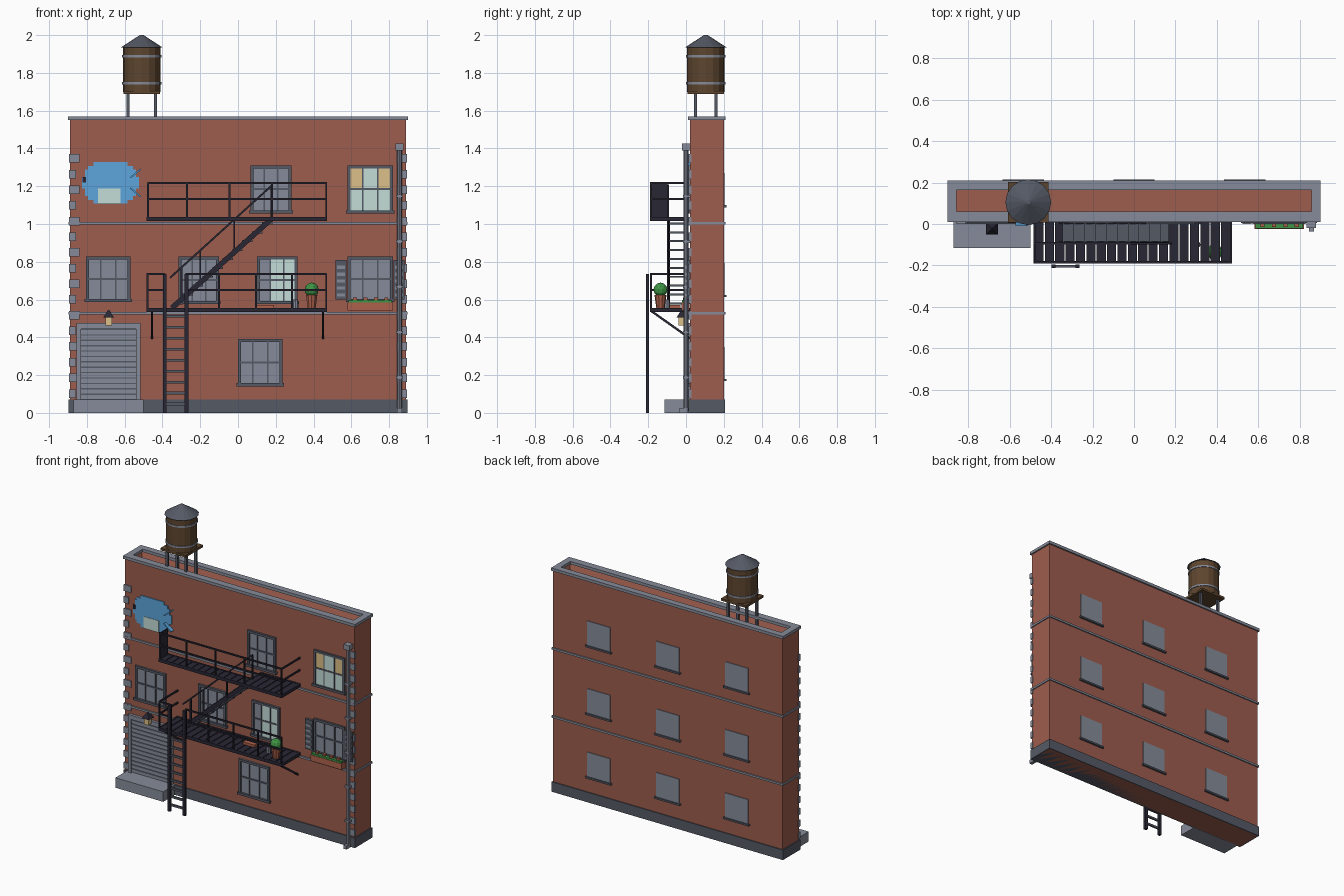
import bpy, bmesh, math
from mathutils import Vector, Matrix


def mat(name, r, g, b):
    m = bpy.data.materials.new(name)
    m.diffuse_color = (r, g, b, 1)
    return m


BRICK = mat("brick", 0.34, 0.11, 0.075)
STONE = mat("grey_stone", 0.24, 0.26, 0.32)
SLATE = mat("dark_slate", 0.09, 0.10, 0.13)
IRON = mat("black_iron", 0.022, 0.02, 0.034)
WOOD = mat("brown_wood", 0.11, 0.06, 0.028)
CLAY = mat("terracotta", 0.42, 0.12, 0.07)
GREEN = mat("leaf_green", 0.05, 0.30, 0.06)
BLUE = mat("mural_blue", 0.11, 0.38, 0.72)
MINT = mat("pale_mint", 0.55, 0.72, 0.68)
CREAM = mat("warm_cream", 0.72, 0.53, 0.25)


def finish(name, bm, m):
    me = bpy.data.meshes.new(name)
    bmesh.ops.recalc_face_normals(bm, faces=bm.faces)
    bm.to_mesh(me)
    bm.free()
    me.materials.append(m)
    ob = bpy.data.objects.new(name, me)
    bpy.context.collection.objects.link(ob)
    return ob


def add_box(bm, x0, x1, y0, y1, z0, z1):
    mtx = Matrix.Translation(((x0 + x1) / 2, (y0 + y1) / 2, (z0 + z1) / 2)) @ \
        Matrix.Diagonal((x1 - x0, y1 - y0, z1 - z0, 1))
    bmesh.ops.create_cube(bm, size=1, matrix=mtx)


def add_bar(bm, a, b, w, h):
    """Rectangular bar from a to b."""
    a, b = Vector(a), Vector(b)
    rot = (b - a).to_track_quat('Z', 'Y').to_matrix().to_4x4()
    bmesh.ops.create_cube(bm, size=1, matrix=Matrix.Translation((a + b) / 2) @ rot @
                          Matrix.Diagonal((w, h, (b - a).length, 1)))


def boxes(name, m, *bs):
    bm = bmesh.new()
    for b in bs:
        add_box(bm, *b)
    return finish(name, bm, m)


def bars(name, m, w, h, *segs):
    bm = bmesh.new()
    for a, b in segs:
        add_bar(bm, a, b, w, h)
    return finish(name, bm, m)


def cone(name, m, x, y, z0, z1, r0, r1, n):
    bm = bmesh.new()
    bmesh.ops.create_cone(bm, cap_ends=True, segments=n, radius1=r0, radius2=r1, depth=z1 - z0,
                          matrix=Matrix.Translation((x, y, (z0 + z1) / 2)))
    return finish(name, bm, m)


# Building shell with a sunken roof
bm = bmesh.new()
add_box(bm, -0.89, 0.89, 0.02, 0.20, 0.0, 1.555)
top = [f for f in bm.faces if f.normal.z > 0.9 or f.calc_center_median().z > 1.5]
bmesh.ops.inset_region(bm, faces=top, thickness=0.035)
bmesh.ops.translate(bm, verts=top[0].verts, vec=(0, 0, -0.06))
finish("brick_wall", bm, BRICK)
boxes("base_course", SLATE, (-0.897, 0.897, 0.013, 0.207, 0, 0.07))
boxes("parapet_cornice", STONE, (-0.9, 0.9, 0.01, 0.06, 1.55, 1.57), (-0.9, 0.9, 0.165, 0.21, 1.55, 1.57),
      (-0.9, -0.855, 0.06, 0.165, 1.55, 1.57), (0.855, 0.9, 0.06, 0.165, 1.55, 1.57))
boxes("floor_bands", STONE, *[(-0.897, 0.897, 0.011, 0.208, z - 0.007, z + 0.007) for z in (0.527, 1.004)])

# Corner quoins
q = []
for i in range(16):
    z, w = 0.08 + i * 0.083, (0.037, 0.055)[i % 2]
    q += [(-0.895, -0.895 + w, 0.012, 0.03, z, z + 0.045), (0.895 - w, 0.895, 0.012, 0.03, z, z + 0.045)]
boxes("corner_quoins", STONE, *q)


# Front windows: glass plate, frame, glazing bars and sill
def window(name, x0, x1, z0, z1, lit=()):
    boxes(name + "_glass", STONE, (x0, x1, 0.015, 0.022, z0, z1))
    for j, (a, b, c, d, m) in enumerate(lit):
        boxes(f"{name}_pane_{j}", m, (a, b, 0.0125, 0.016, c, d))
    t, xs, zm = 0.016, (x1 - x0) / 3, (z0 + z1) / 2
    boxes(name + "_frame", SLATE, (x0, x0 + t, 0.006, 0.022, z0, z1), (x1 - t, x1, 0.006, 0.022, z0, z1),
          (x0, x1, 0.006, 0.022, z1 - t, z1), (x0 - 0.008, x1 + 0.008, 0.0, 0.022, z0 - 0.004, z0 + 0.012),
          (x0, x1, 0.009, 0.022, zm - 0.005, zm + 0.005),
          *[(x0 + xs * k - 0.004, x0 + xs * k + 0.004, 0.009, 0.022, z0, z1) for k in (1, 2)])


window("ground_window", 0.0, 0.235, 0.145, 0.39)
window("left_window", -0.805, -0.57, 0.59, 0.828)
window("stair_window", -0.315, -0.10, 0.58, 0.828)
window("plant_window", 0.10, 0.315, 0.58, 0.828, [(0.17, 0.30, 0.59, 0.815, MINT)])
window("shutter_window", 0.58, 0.82, 0.59, 0.828)
window("upper_window", 0.067, 0.284, 1.06, 1.31)
window("curtain_window", 0.58, 0.82, 1.06, 1.31,
       [(0.66, 0.74, 1.07, 1.30, MINT), (0.596, 0.66, 1.07, 1.19, MINT), (0.74, 0.804, 1.07, 1.19, MINT),
        (0.596, 0.66, 1.19, 1.30, CREAM), (0.74, 0.804, 1.19, 1.30, CREAM)])

# Shutters with louvres
for side, x0 in (("left", 0.516), ("right", 0.824)):
    boxes(side + "_shutter", SLATE, (x0, x0 + 0.058, 0.004, 0.02, 0.60, 0.81))
    boxes(side + "_shutter_louvres", STONE,
          *[(x0 + 0.008, x0 + 0.05, 0.0, 0.006, 0.615 + 0.037 * i, 0.632 + 0.037 * i) for i in range(5)])

# Rear windows with sills
rear = [(x, z) for x in (-0.535, 0, 0.535) for z in (0.18, 0.625, 1.10)]
boxes("rear_windows", STONE, *[(x - 0.09, x + 0.09, 0.198, 0.205, z, z + 0.17) for x, z in rear])
boxes("rear_sills", SLATE, *[(x - 0.1, x + 0.1, 0.198, 0.214, z - 0.012, z) for x, z in rear])

# Roller door, surround and step
boxes("door_surround", STONE, (-0.855, -0.83, 0.0, 0.02, 0.07, 0.475), (-0.54, -0.515, 0.0, 0.02, 0.07, 0.475),
      (-0.855, -0.515, 0.0, 0.02, 0.445, 0.475))
boxes("roller_door_back", SLATE, (-0.83, -0.54, 0.014, 0.021, 0.07, 0.445))
boxes("roller_door_slats", STONE, *[(-0.83, -0.54, 0.008, 0.016, 0.074 + i * 0.0285, 0.096 + i * 0.0285) for i in range(13)])
boxes("door_step", STONE, (-0.87, -0.5, -0.115, 0.02, 0, 0.07))

# Wall lamp
boxes("lamp_glass", CREAM, (-0.702, -0.668, -0.04, -0.006, 0.462, 0.505))
cap = cone("lamp_cap", IRON, 0, 0, 0.505, 0.545, 0.04, 0.004, 4)
cap.matrix_world = Matrix.Translation((-0.685, -0.022, 0)) @ Matrix.Rotation(math.pi / 4, 4, 'Z')
boxes("lamp_arm", IRON, (-0.69, -0.68, -0.02, 0.02, 0.50, 0.51))

# Drainpipe
cone("drainpipe", STONE, 0.855, 0.0, 0.01, 1.40, 0.012, 0.012, 8)
boxes("drainpipe_fittings", STONE, (0.833, 0.877, -0.02, 0.02, 1.39, 1.425), (0.843, 0.867, -0.035, 0.01, 0, 0.025),
      *[(0.837, 0.873, -0.015, 0.02, z, z + 0.014) for z in (0.18, 0.42, 0.66, 0.9, 1.14)])

# Fish mural in stepped courses
rows = []
for i in range(11):
    z = 1.108 + i * 0.02
    w = round(0.15 * math.sqrt(1 - ((z + 0.01 - 1.218) / 0.122) ** 2) / 0.015) * 0.015
    rows.append((-0.675 - w, -0.675 + w, 0.013, 0.021, z, z + 0.02))
boxes("mural_fish", BLUE, *rows)
bars("mural_tail", BLUE, 0.05, 0.008, ((-0.57, 0.0165, 1.245), (-0.515, 0.0165, 1.29)),
     ((-0.57, 0.0165, 1.19), (-0.515, 0.0165, 1.145)))
boxes("mural_belly", MINT, (-0.74, -0.622, 0.01, 0.016, 1.105, 1.188))
boxes("mural_eye", IRON, (-0.822, -0.806, 0.01, 0.016, 1.22, 1.25))


# Fire escape platforms: slatted deck and edge beams
def deck(name, z, hole=None):
    bs = []
    for i in range(19):
        x = -0.48 + i * 0.05
        y1 = -0.095 if hole and x < hole - 0.03 else 0.018
        bs.append((x, x + 0.044, -0.185, y1, z - 0.014, z - 0.002))
    bs += [(-0.485, 0.472, -0.19, -0.178, z - 0.022, z), (0.46, 0.472, -0.19, 0.02, z - 0.022, z),
           (-0.485, -0.473, -0.19, -0.095 if hole else 0.02, z - 0.022, z)]
    bs += [(-0.485, hole, -0.1, -0.088, z - 0.022, z), (hole - 0.012, hole, -0.1, 0.02, z - 0.022, z),
           (hole, 0.472, 0.008, 0.02, z - 0.022, z)] if hole else [(-0.485, 0.472, 0.008, 0.02, z - 0.022, z)]
    boxes(name, IRON, *bs)


def railing(name, z, spans, posts, ends):
    y, s = -0.185, []
    for a, b in spans:
        s += [((a, y, z + h), (b, y, z + h)) for h in (0.095, 0.18)]
    s += [((x, y, z - 0.01), (x, y, z + 0.184)) for x in posts]
    for x in ends:
        s += [((x, y, z + h), (x, 0.02, z + h)) for h in (0.095, 0.18)]
    bars(name, IRON, 0.01, 0.01, *s)


deck("lower_platform", 0.555)
deck("upper_platform", 1.037, 0.178)
railing("lower_railing", 0.555, [(-0.48, -0.39), (-0.275, 0.467)], (-0.48, -0.39, -0.275, -0.1, 0.095, 0.285, 0.467), [-0.48])
railing("upper_railing", 1.037, [(-0.48, 0.467)], (-0.475, -0.27, -0.045, 0.18, 0.467), [0.467])
boxes("upper_end_panel", IRON, (-0.483, -0.473, -0.188, -0.098, 1.037, 1.215))
bars("platform_braces", IRON, 0.012, 0.012,
     *[((x, -0.185, 0.54), (x, 0.02, 0.395)) for x in (-0.455, 0.45)])

# Stair flight between the platforms
bars("stair_stringers", IRON, 0.012, 0.028, *[((-0.35, y, 0.555), (0.175, y, 1.025)) for y in (-0.09, 0.005)]).name
boxes("stair_treads", SLATE, *[(-0.345 + i * 0.0525, -0.29 + i * 0.0525, -0.09, 0.005, 0.575 + i * 0.047, 0.585 + i * 0.047)
                               for i in range(10)])
bars("stair_handrail", IRON, 0.01, 0.01, ((-0.36, -0.095, 0.715), (0.18, -0.095, 1.205)),
     *[((x, -0.095, 0.555 + (x + 0.35) * 0.895), (x, -0.095, 0.724 + (x + 0.35) * 0.907)) for x in (-0.3, -0.2, -0.02, 0.178)])

# Drop ladder
boxes("ladder_rails", IRON, *[(x - 0.01, x + 0.01, -0.213, -0.195, 0, 0.735) for x in (-0.388, -0.272)])
boxes("ladder_rungs", SLATE, *[(-0.385, -0.275, -0.21, -0.198, 0.04 + i * 0.058, 0.054 + i * 0.058) for i in range(9)])

# Potted plant, can and tray on the lower platform
cone("plant_pot", CLAY, 0.39, -0.135, 0.555, 0.625, 0.022, 0.032, 10)
bm = bmesh.new()
bmesh.ops.create_icosphere(bm, subdivisions=2, radius=0.038, matrix=Matrix.Translation((0.39, -0.135, 0.652)))
finish("plant_leaves", bm, GREEN)
cone("watering_can", STONE, 0.305, -0.10, 0.555, 0.60, 0.016, 0.013, 8)
boxes("low_tray", CLAY, (0.10, 0.19, -0.09, -0.03, 0.555, 0.572))

# Flower box
boxes("flower_box", CLAY, (0.58, 0.82, -0.025, 0.018, 0.542, 0.585))
boxes("flower_leaves", GREEN, (0.585, 0.815, -0.022, 0.015, 0.585, 0.597))
boxes("flowers", CLAY, *[(x - 0.01, x + 0.01, -0.015, 0.005, 0.597, 0.61) for x in (0.62, 0.675, 0.73, 0.785)])

# Rooftop water tank
TX, TY = -0.51, 0.105
boxes("tank_legs", SLATE, *[(TX + a * 0.072 - 0.008, TX + a * 0.072 + 0.008, TY + b * 0.055 - 0.008, TY + b * 0.055 + 0.008, 1.49, 1.69)
                            for a in (-1, 1) for b in (-1, 1)])
boxes("tank_platform", WOOD, (TX - 0.097, TX + 0.097, TY - 0.097, TY + 0.097, 1.688, 1.704))
cone("tank_barrel", WOOD, TX, TY, 1.70, 1.94, 0.1, 0.1, 16)
for i, z in enumerate((1.745, 1.888)):
    cone(f"tank_hoop_{i}", STONE, TX, TY, z - 0.006, z + 0.006, 0.104, 0.104, 16)
cone("tank_roof", SLATE, TX, TY, 1.935, 2.0, 0.11, 0.01, 16)
